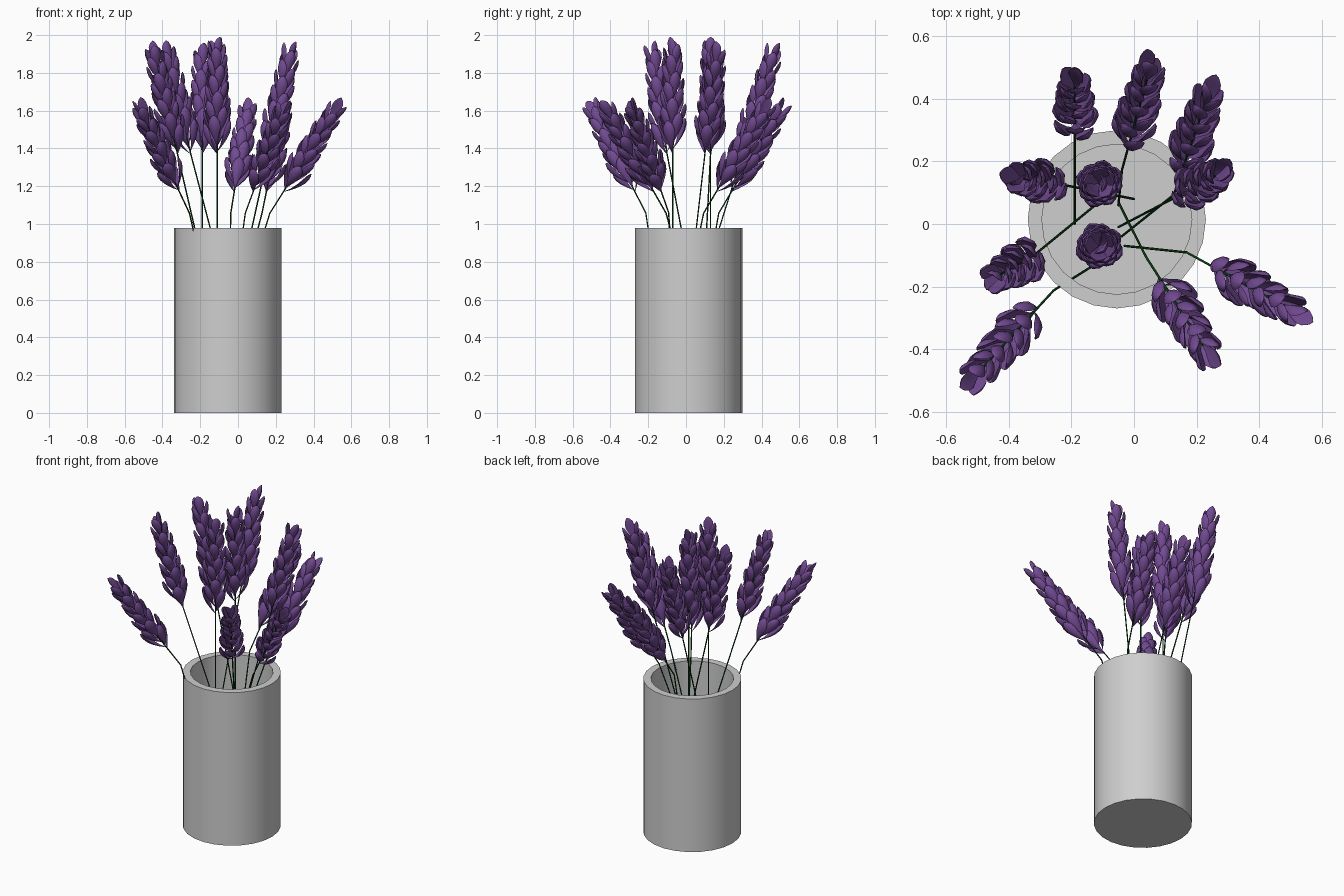
import bpy, bmesh, math, random
from mathutils import Vector

random.seed(4)
old = bpy.data.objects.get("Cube")
if old:
    bpy.data.objects.remove(old, do_unlink=True)


def material(name, color):
    m = bpy.data.materials.new(name)
    m.use_nodes = True
    m.diffuse_color = (*color, 1)
    m.node_tree.nodes["Principled BSDF"].inputs["Base Color"].default_value = (*color, 1)
    return m


GREY = material("pale grey", (0.62, 0.62, 0.62))
GREEN = material("dark green", (0.004, 0.055, 0.008))
PURPLE = material("lavender purple", (0.17, 0.07, 0.29))


def mesh_object(name, bm, mat, angle=40):
    bmesh.ops.recalc_face_normals(bm, faces=bm.faces)
    mesh = bpy.data.meshes.new(name)
    bm.to_mesh(mesh)
    bm.free()
    mesh.materials.append(mat)
    ob = bpy.data.objects.new(name, mesh)
    bpy.context.collection.objects.link(ob)
    bpy.ops.object.select_all(action='DESELECT')
    ob.select_set(True)
    bpy.context.view_layer.objects.active = ob
    bpy.ops.object.shade_smooth_by_angle(angle=math.radians(angle))
    return ob


def skin(bm, rings):
    """Join equal rings of points into a closed, capped surface."""
    rows = [[bm.verts.new(p) for p in ring] for ring in rings]
    n = len(rows[0])
    for a, b in zip(rows, rows[1:]):
        for i in range(n):
            j = (i + 1) % n
            bm.faces.new((a[i], a[j], b[j], b[i]))
    bm.faces.new(rows[0])
    bm.faces.new(rows[-1])


def circle(r, z, n=24):
    return [Vector((r * math.cos(math.tau * i / n), r * math.sin(math.tau * i / n), z))
            for i in range(n)]


# Hollow vase with a thick wall
bm = bmesh.new()
skin(bm, [circle(0.285, 0), circle(0.285, 0.98), circle(0.24, 0.98), circle(0.24, 0.05)])
vase = mesh_object("vase", bm, GREY)
vase.location = (-0.055, 0.015, 0)

# Petal outline: fraction of length, half width
OUTLINE = [(0, 0.06), (0.2, 0.32), (0.42, 0.72), (0.62, 1), (0.8, 0.92), (0.93, 0.55), (1, 0.08)]


def add_petal(bm, root, axis, radial, length, spread, half_width):
    """Cupped petal that leaves the stem outward, then curves upward."""
    side = axis.cross(radial)
    rings = []
    for u, w in OUTLINE:
        centre = root + axis * (length * u) + radial * (spread * (1 - (1 - u) ** 2))
        w *= half_width
        ring = []
        for i in range(8):
            a = math.tau * i / 8
            c, s = math.cos(a), math.sin(a)
            ring.append(centre + side * (w * c) + radial * (w * (0.28 * s - 0.4 * c * c)))
        rings.append(ring)
    skin(bm, rings)


def flower_spike(name, base, tip, count=28):
    """Spiral of petals, dense at the base and open at the tip."""
    axis = (tip - base).normalized()
    total = (tip - base).length
    ref = axis.cross(Vector((0.3, 1, 0))).normalized()
    other = axis.cross(ref)
    start = random.uniform(0, math.tau)
    bm = bmesh.new()
    for k in range(count):
        t = k / (count - 1)
        a = start + k * math.radians(137.5)
        radial = ref * math.cos(a) + other * math.sin(a)
        length = 0.165 - 0.025 * t
        root = base + axis * ((total - 0.14) * t ** 1.1)
        spread = 0.075 - 0.03 * t if k < count - 1 else 0.02
        add_petal(bm, root, axis, radial, length, spread, 0.034 - 0.005 * t)
    mesh_object(name, bm, PURPLE, 60)


def stem(name, points):
    curve = bpy.data.curves.new(name, 'CURVE')
    curve.dimensions = '3D'
    curve.bevel_depth = 0.0038
    curve.bevel_resolution = 1
    curve.use_fill_caps = True
    line = curve.splines.new('POLY')
    line.points.add(len(points) - 1)
    for p, co in zip(line.points, points):
        p.co = (*co, 1)
    curve.materials.append(GREEN)
    bpy.context.collection.objects.link(bpy.data.objects.new(name, curve))


# Sprigs: foot, spike base and spike tip in plan
UPRIGHT = [
    ((-0.11, 0.13), (-0.11, 0.13), (-0.11, 0.13)),
    ((-0.11, -0.07), (-0.11, -0.07), (-0.11, -0.07)),
    ((-0.19, 0.0), (-0.19, 0.30), (-0.19, 0.48)),
    ((-0.05, -0.01), (0.16, 0.10), (0.29, 0.17)),
    ((0.0, 0.08), (-0.25, 0.13), (-0.39, 0.15)),
    ((-0.10, 0.08), (-0.32, -0.10), (-0.46, -0.18)),
]
BENT = [
    ((-0.05, 0.06), (-0.02, 0.24), (0.06, 0.53)),
    ((-0.04, -0.04), (0.15, 0.16), (0.25, 0.45)),
    ((-0.11, -0.12), (-0.31, -0.27), (-0.54, -0.52)),
    ((-0.05, 0.07), (0.08, -0.17), (0.26, -0.45)),
    ((-0.03, -0.07), (0.24, -0.13), (0.55, -0.30)),
]
for kind, sprigs, z_base, z_tip in (("upright", UPRIGHT, 1.37, 1.99), ("bent", BENT, 1.17, 1.66)):
    for n, (foot, mid, end) in enumerate(sprigs, 1):
        foot = Vector((*foot, 0.42))
        lean = (Vector(end) - Vector(mid)).length
        base = Vector((*mid, z_base))
        tip = Vector((*end, z_tip - 0.15 * lean if kind == "upright" else z_tip))
        path = [foot, base, base.lerp(tip, 0.78)]
        if kind == "bent":
            # Knee just above the rim, where the stem starts to droop
            knee = base - (tip - base) * 0.23
            path.insert(1, knee)
        stem(f"{kind}_stem_{n}", path)
        flower_spike(f"{kind}_flower_{n}", base, tip)
